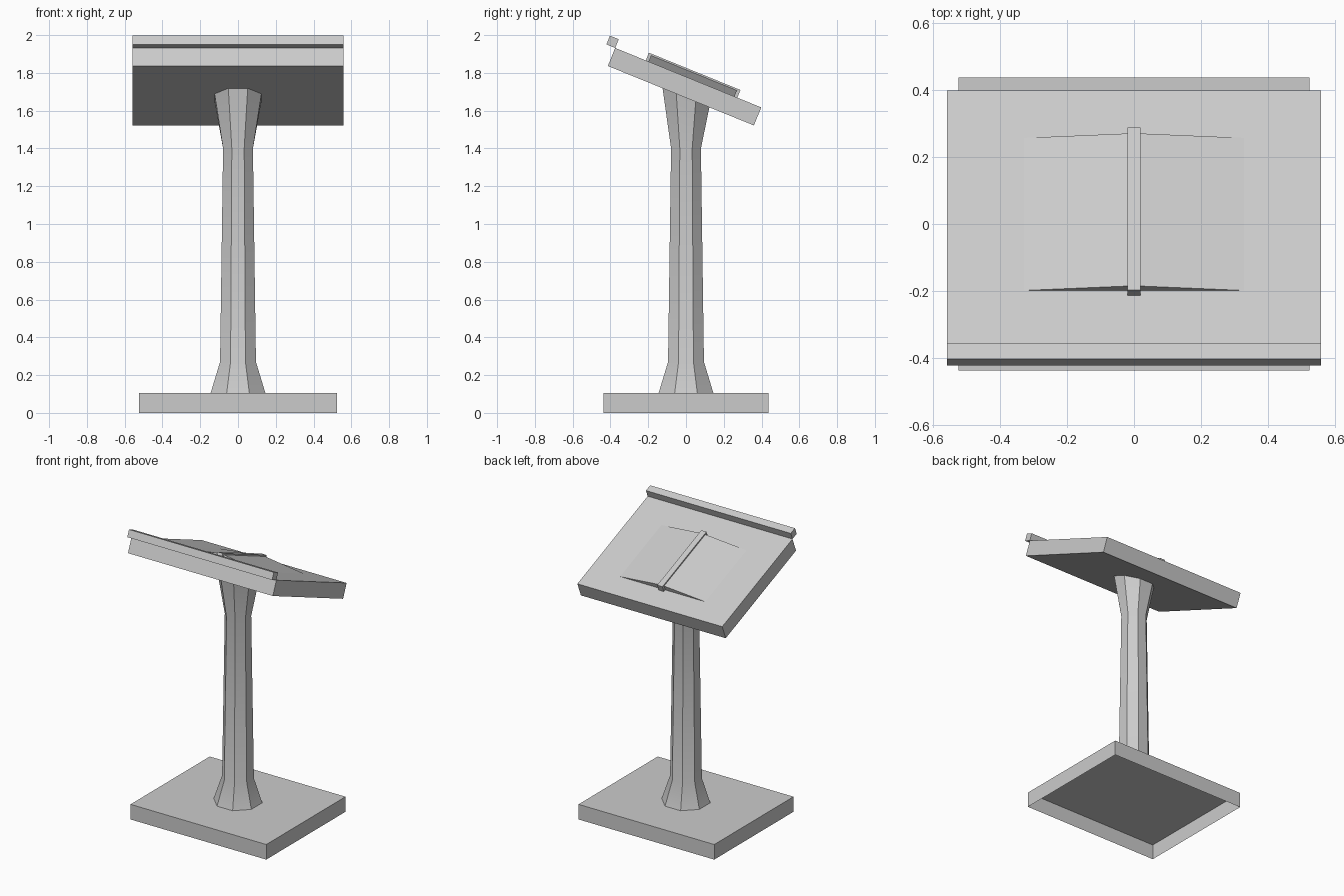
import bpy, bmesh, math
from mathutils import Matrix, Vector

if "Cube" in bpy.data.objects:
    bpy.data.objects.remove(bpy.data.objects["Cube"])

TILT = math.radians(22.15)
# frame of the sloped desk: origin at its top front edge, local y runs down the slope
DESK = Matrix.Translation((0, -0.375, 1.932)) @ Matrix.Rotation(-TILT, 4, 'X')


def finish(name, bm):
    bmesh.ops.recalc_face_normals(bm, faces=bm.faces)
    me = bpy.data.meshes.new(name)
    bm.to_mesh(me)
    bm.free()
    ob = bpy.data.objects.new(name, me)
    bpy.context.collection.objects.link(ob)
    return ob


def box(name, hx, y0, y1, z0, z1, frame=Matrix(), open_bottom=False):
    bm = bmesh.new()
    bmesh.ops.create_cube(bm, size=1)
    if open_bottom:
        under = [f for f in bm.faces if f.calc_center_median().z < -0.4]
        bmesh.ops.delete(bm, geom=under, context='FACES_ONLY')
    for v in bm.verts:
        v.co = frame @ Vector((v.co.x * 2 * hx,
                               y0 + (v.co.y + 0.5) * (y1 - y0),
                               z0 + (v.co.z + 0.5) * (z1 - z0)))
    return finish(name, bm)


# foot slab, hollow underneath
box("base", 0.523, -0.436, 0.436, 0, 0.105, open_bottom=True)

# eight-sided column, top ring cut to the slope of the desk
bm = bmesh.new()
rings = []
for apothem, z in [(0.145, 0.105), (0.095, 0.27), (0.079, 1.4), (0.125, None)]:
    r = apothem / math.cos(math.pi / 8)
    ring = []
    for i in range(8):
        a = math.pi / 8 + i * math.pi / 4
        x, y = r * math.cos(a), r * math.sin(a)
        h = z if z is not None else 1.675 - y * math.tan(TILT)
        ring.append(bm.verts.new((x, y, h)))
    rings.append(ring)
for a, b in zip(rings, rings[1:]):
    for i in range(8):
        j = (i + 1) % 8
        bm.faces.new((a[i], a[j], b[j], b[i]))
column = finish("column", bm)
bpy.context.view_layer.objects.active = column
column.select_set(True)
bpy.ops.object.shade_smooth_by_angle(angle=math.radians(30))

# sloped desk and the raised lip at its front edge
box("desk_board", 0.558, 0, 0.835, -0.103, 0, DESK)
box("desk_lip", 0.558, -0.05, 0, 0, 0.05, DESK)

# open book: page wedges falling away from the spine
bm = bmesh.new()
profile = [(-0.328, -0.01), (0.328, -0.01), (0.328, 0.0), (0, 0.037), (-0.328, 0.0)]
ends = [[bm.verts.new(DESK @ Vector((x, y, z))) for x, z in profile]
        for y in (0.191, 0.682)]
for e in ends:
    bm.faces.new(e)
for i in range(5):
    j = (i + 1) % 5
    bm.faces.new((ends[0][i], ends[0][j], ends[1][j], ends[1][i]))
finish("book_pages", bm)
box("book_spine", 0.02, 0.175, 0.698, -0.01, 0.044, DESK)
